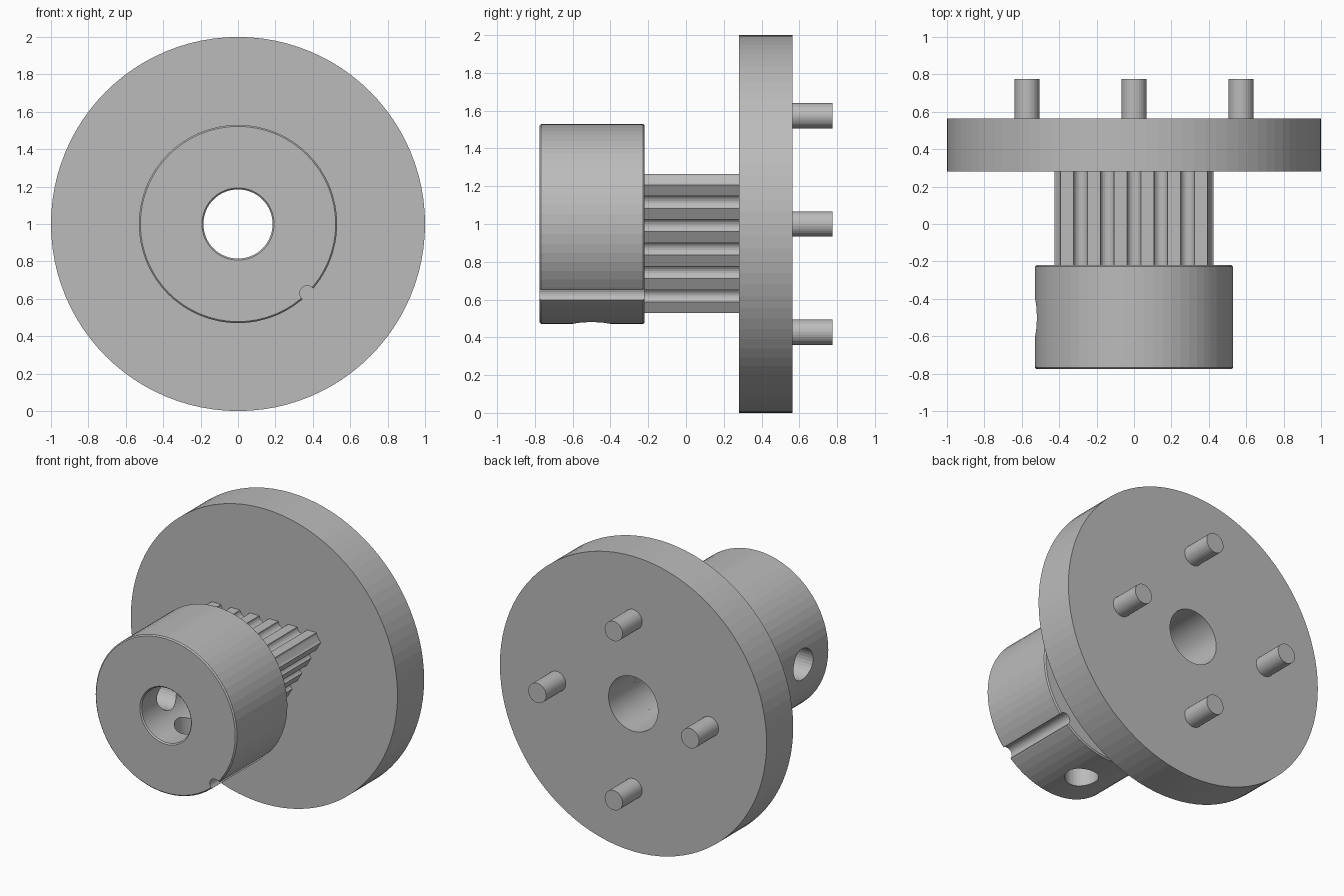
import bpy, bmesh, math
from mathutils import Matrix, Vector

cube = bpy.data.objects.get("Cube")
if cube:
    bpy.data.objects.remove(cube, do_unlink=True)

grey = bpy.data.materials.new("plain_grey")
grey.use_nodes = True
grey.diffuse_color = (0.5, 0.5, 0.5, 1)
grey.node_tree.nodes["Principled BSDF"].inputs["Base Color"].default_value = (0.5, 0.5, 0.5, 1)

CENTRE = Vector((0, 0, 1))
BORE = 0.185
HUB_FRONT, HUB_BACK = -0.775, -0.22
DISC_FRONT, DISC_BACK, PIN_END = 0.28, 0.565, 0.775


def make(name, bm):
    """Turn a bmesh into a grey object with outward normals."""
    bmesh.ops.recalc_face_normals(bm, faces=bm.faces)
    mesh = bpy.data.meshes.new(name)
    bm.to_mesh(mesh)
    bm.free()
    mesh.materials.append(grey)
    obj = bpy.data.objects.new(name, mesh)
    bpy.context.collection.objects.link(obj)
    return obj


def rod(name, start, end, radius, sides):
    """Solid cylinder between two points given relative to the main axis."""
    a, b = Vector(start) + CENTRE, Vector(end) + CENTRE
    turn = (b - a).to_track_quat('Z', 'Y').to_matrix().to_4x4()
    bm = bmesh.new()
    bmesh.ops.create_cone(bm, cap_ends=True, segments=sides, radius1=radius, radius2=radius,
                          depth=(b - a).length, matrix=Matrix.Translation((a + b) / 2) @ turn)
    return make(name, bm)


def ring(name, profile, sides):
    """Spin a closed (radius, y) profile around the y axis."""
    bm = bmesh.new()
    rows = []
    for i in range(sides):
        a = math.tau * i / sides
        rows.append([bm.verts.new((r * math.cos(a), y, 1 + r * math.sin(a))) for r, y in profile])
    n = len(profile)
    for i in range(sides):
        p, q = rows[i], rows[(i + 1) % sides]
        for j in range(n):
            k = (j + 1) % n
            bm.faces.new((p[j], p[k], q[k], q[j]))
    return make(name, bm)


def cut(obj, cutter):
    """Subtract a cutter and discard it."""
    cutter.hide_render = True
    mod = obj.modifiers.new("cut", 'BOOLEAN')
    mod.operation = 'DIFFERENCE'
    mod.solver = 'EXACT'
    mod.object = cutter
    bpy.context.view_layer.objects.active = obj
    bpy.ops.object.modifier_apply(modifier=mod.name)
    bpy.data.objects.remove(cutter, do_unlink=True)


# Large flat disc with a through bore
ring("disc", [(BORE, DISC_FRONT), (1, DISC_FRONT), (1, DISC_BACK), (BORE, DISC_BACK)], 96)

# Hub with slightly chamfered ends
R, C = 0.53, 0.008
hub = ring("hub", [(BORE + C, HUB_FRONT), (R - C, HUB_FRONT), (R, HUB_FRONT + C),
                   (R, HUB_BACK - C), (R - C, HUB_BACK), (BORE, HUB_BACK),
                   (BORE, HUB_FRONT + C)], 64)

# Two radial screw holes and a lengthwise groove in the hub
for direction in (Vector((-1, 0, 0)), Vector((0, 0, -1))):
    y = Vector((0, -0.5, 0))
    cut(hub, rod("screw_hole_cutter", y + direction * 0.05, y + direction * 0.7, 0.105, 32))
cut(hub, rod("groove_cutter", (0.37, -0.9, -0.37), (0.37, -0.1, -0.37), 0.04, 24))

# Triangular toothed core: three flat racks with round grooves
INNER, PITCH, GROOVE, STEPS = 0.265, 0.143, 0.037, 10
outline = []
for side in range(3):
    normal = math.pi / 2 + side * math.tau / 3
    for k in range(-3, 4):
        for s in range(STEPS + 1):
            a = math.pi * s / STEPS
            along = k * PITCH - GROOVE * math.cos(a)
            out = INNER - GROOVE * math.sin(a)
            spread = math.atan2(along, out)
            if abs(spread) < math.pi / 3:
                r, t = math.hypot(along, out), normal + spread
                outline.append((r * math.cos(t), r * math.sin(t)))

bm = bmesh.new()
face = bm.faces.new([bm.verts.new((x, HUB_BACK, 1 + z)) for x, z in outline])
extruded = bmesh.ops.extrude_face_region(bm, geom=[face], use_keep_orig=True)
bmesh.ops.translate(bm, vec=(0, DISC_FRONT - HUB_BACK, 0),
                    verts=[v for v in extruded["geom"] if isinstance(v, bmesh.types.BMVert)])
core = make("toothed_core", bm)
cut(core, rod("bore_cutter", (0, -0.4, 0), (0, 0.5, 0), BORE, 64))

# Four drive pins on the back of the disc
for i, label in enumerate(("left", "top", "right", "bottom")):
    a = i * math.pi / 2
    x, z = 0.573 * math.cos(a), 0.573 * math.sin(a)
    rod(label + "_pin", (x, DISC_BACK, z), (x, PIN_END, z), 0.067, 32)
